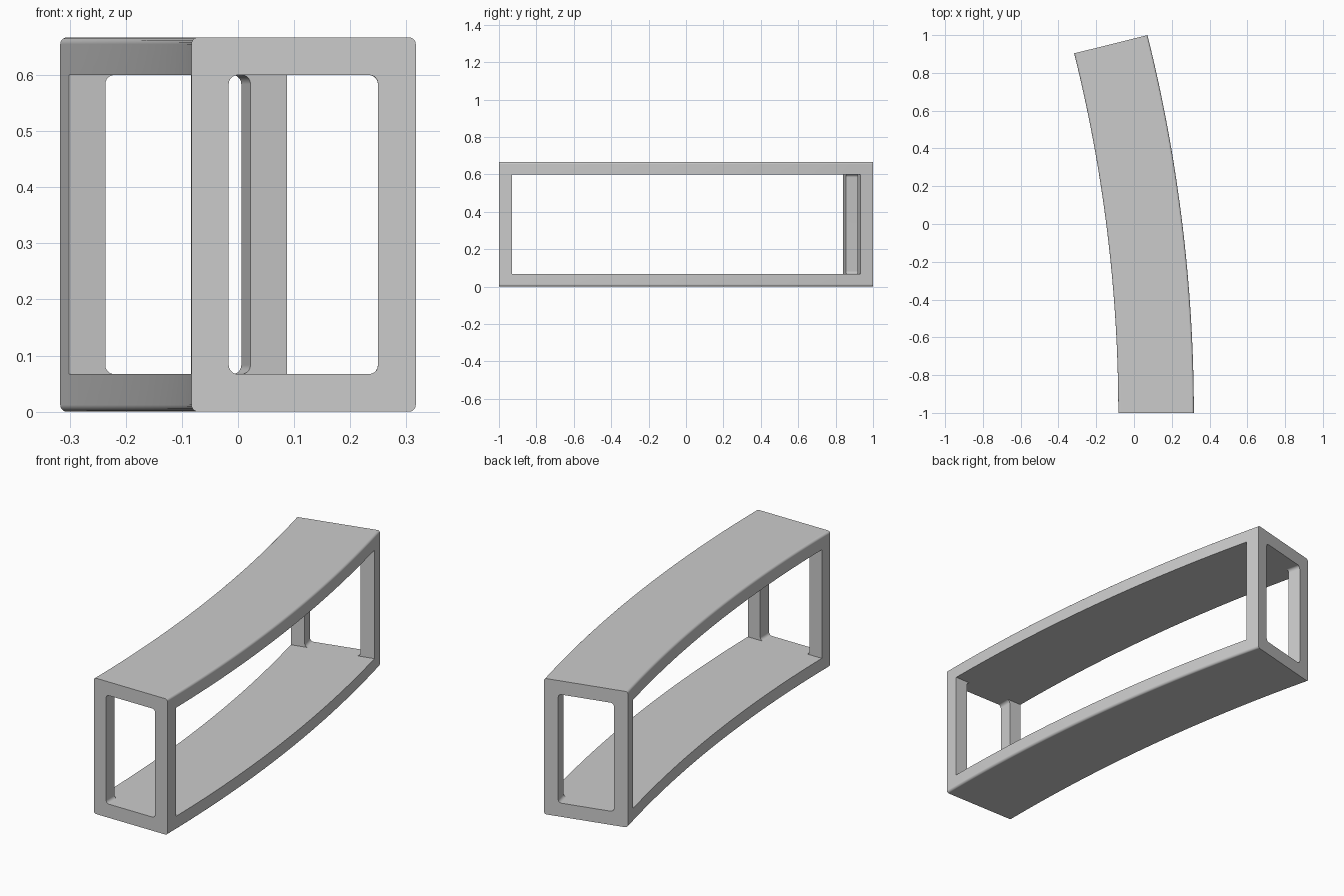
import bpy, bmesh
from math import sin, cos, pi, radians

if "Cube" in bpy.data.objects:
    bpy.data.objects.remove(bpy.data.objects["Cube"])

W, H, T = 0.40, 0.667, 0.067            # outer width, height, bar thickness
ANG = radians(14)                       # bend of the whole frame
R = 2 / sin(ANG) - W / 2                # centreline radius
X0 = (R * (1 - cos(ANG)) + W / 2 * cos(ANG) - W / 2) / 2


def rounded_rect(w, z0, z1, r, n=5):
    if r == 0:
        return [(w / 2, z0), (w / 2, z1), (-w / 2, z1), (-w / 2, z0)]
    pts = []
    corners = [(w/2 - r, z0 + r, -90), (w/2 - r, z1 - r, 0),
               (r - w/2, z1 - r, 90), (r - w/2, z0 + r, 180)]
    for cx, cz, a0 in corners:
        for i in range(n + 1):
            a = radians(a0) + i / n * pi / 2
            pts.append((cx + r * cos(a), cz + r * sin(a)))
    return pts


def sweep(name, profile, a0, a1, n):
    """Sweep a closed profile along the bend between two angles."""
    bm = bmesh.new()
    rings = []
    for i in range(n + 1):
        a = a0 + (a1 - a0) * i / n
        rings.append([bm.verts.new((X0 - R + (R + u) * cos(a), -1 + (R + u) * sin(a), z))
                      for u, z in profile])
    m = len(profile)
    for p, q in zip(rings, rings[1:]):
        for k in range(m):
            bm.faces.new((p[k], p[(k + 1) % m], q[(k + 1) % m], q[k]))
    bm.faces.new(rings[0])
    bm.faces.new(rings[-1])
    bmesh.ops.recalc_face_normals(bm, faces=bm.faces)
    me = bpy.data.meshes.new(name)
    bm.to_mesh(me)
    bm.free()
    ob = bpy.data.objects.new(name, me)
    bpy.context.collection.objects.link(ob)
    return ob


# Curved bar with softened long edges
frame = sweep("curved_frame", rounded_rect(W, 0, H, 0.012), 0, ANG, 32)

# Side openings between the corner posts, then the rounded end openings
d = T / R
side = sweep("side_cutter", rounded_rect(W * 2, T, H - T, 0), d, ANG - d, 30)
tunnel = rounded_rect(W - 2 * T, T, H - T, 0.016)
front = sweep("front_cutter", tunnel, -d, 1.5 * d, 1)
back = sweep("back_cutter", tunnel, ANG - 1.5 * d, ANG + d, 1)

bpy.context.view_layer.objects.active = frame
frame.select_set(True)
for cutter in (side, front, back):
    mod = frame.modifiers.new(cutter.name, 'BOOLEAN')
    mod.operation = 'DIFFERENCE'
    mod.solver = 'EXACT'
    mod.object = cutter
    bpy.ops.object.modifier_apply(modifier=mod.name)
    bpy.data.objects.remove(cutter)

bpy.ops.object.shade_smooth_by_angle(angle=radians(30))
frame.modifiers.new("even_shading", 'WEIGHTED_NORMAL').keep_sharp = True
